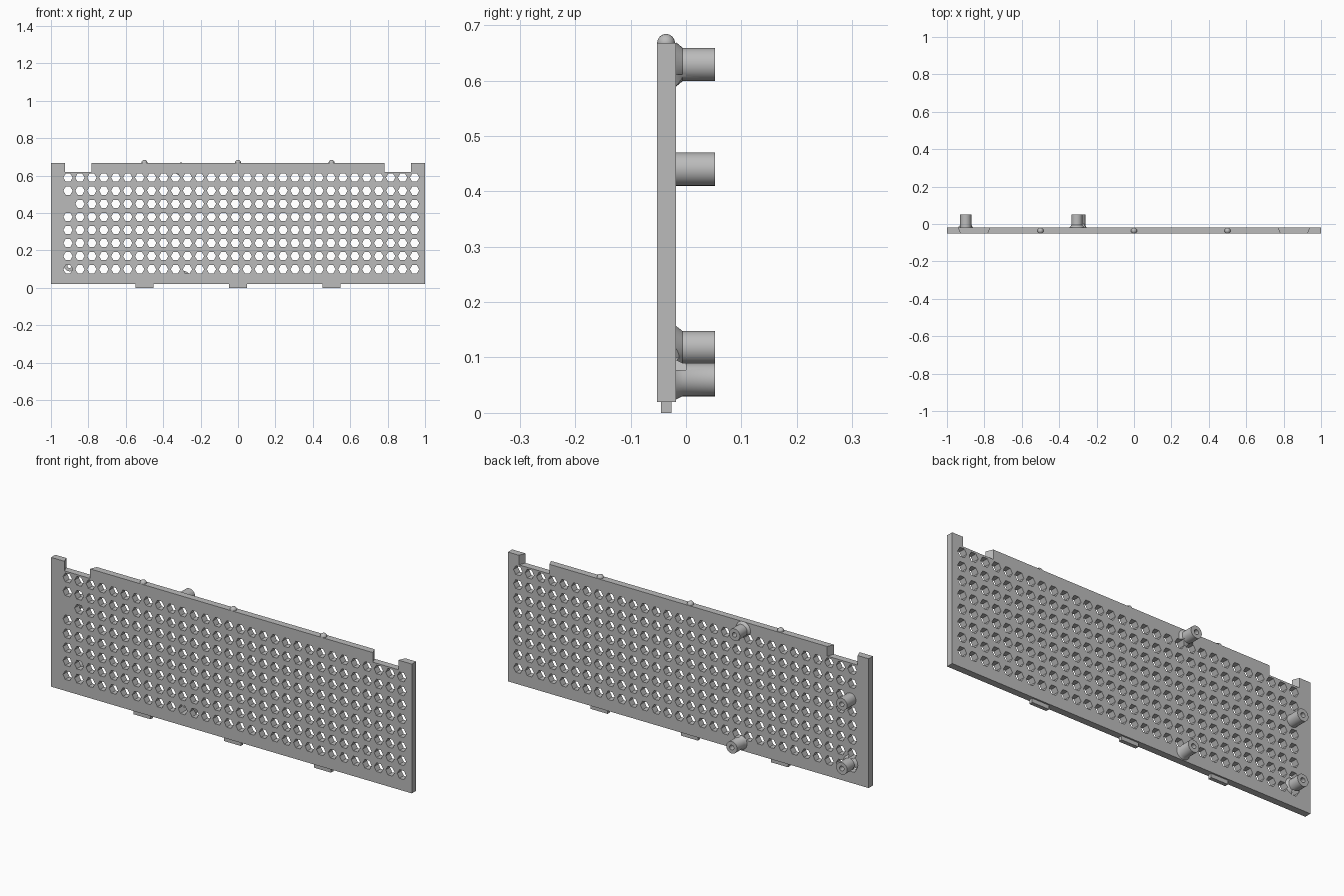
import bpy, bmesh, math
from mathutils import Matrix, Vector

cube = bpy.data.objects.get("Cube")
if cube:
    bpy.data.objects.remove(cube)

grey = bpy.data.materials.new("plain_grey")
grey.use_nodes = True
COLOR = (0.5, 0.5, 0.5, 1)
grey.diffuse_color = COLOR
grey.node_tree.nodes["Principled BSDF"].inputs["Base Color"].default_value = COLOR

FRONT, BACK = -0.052, -0.018
BOTTOM, TOP = 0.02, 0.668
MID = (FRONT + BACK) / 2


def make_object(name, bm):
    bmesh.ops.recalc_face_normals(bm, faces=bm.faces)
    mesh = bpy.data.meshes.new(name)
    bm.to_mesh(mesh)
    bm.free()
    mesh.materials.append(grey)
    obj = bpy.data.objects.new(name, mesh)
    bpy.context.collection.objects.link(obj)
    return obj


def add_box(bm, x0, x1, y0, y1, z0, z1):
    centre = Vector((x0 + x1, y0 + y1, z0 + z1)) / 2
    size = Matrix.Diagonal((x1 - x0, y1 - y0, z1 - z0, 1))
    return bmesh.ops.create_cube(bm, size=1, matrix=Matrix.Translation(centre) @ size)["verts"]


def cut(obj, cutter):
    mod = obj.modifiers.new("cut", "BOOLEAN")
    mod.operation, mod.solver, mod.object = "DIFFERENCE", "EXACT", cutter
    select(obj)
    bpy.ops.object.modifier_apply(modifier=mod.name)


def select(obj):
    bpy.ops.object.select_all(action="DESELECT")
    obj.select_set(True)
    bpy.context.view_layer.objects.active = obj


# Cutter: grid of hexagonal holes, one left solid behind a post
bm = bmesh.new()
for col in range(30):
    for row in range(8):
        if (col, row) == (0, 5):
            continue
        place = Matrix.Translation((-0.909 + col * 0.0639, -0.05, 0.099 + row * 0.07))
        bmesh.ops.create_cone(bm, cap_ends=True, segments=6, radius1=0.025, radius2=0.025,
                              depth=0.1, matrix=place @ Matrix.Rotation(math.pi / 2, 4, "X")
                              @ Matrix.Rotation(math.pi / 2, 4, "Z"))
# Point the hexagons sideways
for v in bm.verts:
    v.co.y = min(v.co.y, 0.0)
holes = make_object("hole_cutter", bm)
holes.hide_render = True

# Cutter: two top notches, wider at the back
bm = bmesh.new()
for side in (-1, 1):
    for v in add_box(bm, side * 0.855 - 0.07, side * 0.855 + 0.07, FRONT, BACK, 0.62, 0.75):
        if v.co.y > MID:
            v.co.x += 0.015 if v.co.x > side * 0.855 else -0.015
        v.co.y += 0.001 if v.co.y > MID else -0.001
notches = make_object("notch_cutter", bm)
notches.hide_render = True

# Perforated panel
bm = bmesh.new()
add_box(bm, -1, 1, FRONT, BACK, BOTTOM, TOP)
panel = make_object("panel", bm)
cut(panel, notches)
cut(panel, holes)

# Hollow mounting posts, some with a flared foot
for name, x, z, flare in (("upper_post", -0.305, 0.629, 0.04), ("middle_post", -0.9, 0.44, 0.03),
                          ("lower_outer_post", -0.9, 0.118, 0.04),
                          ("lower_inner_post", -0.29, 0.06, 0.036)):
    profile = [(0.012, BACK), (flare, BACK), (0.03, -0.006), (0.03, 0.052), (0.012, 0.052)]
    bm = bmesh.new()
    verts = [bm.verts.new((x + r, y, z)) for r, y in profile]
    edges = [bm.edges.new((a, b)) for a, b in zip(verts, verts[1:] + verts[:1])]
    bmesh.ops.spin(bm, geom=verts + edges, cent=(x, 0, z), axis=(0, 1, 0),
                   angle=math.tau, steps=32, use_merge=True)
    bmesh.ops.remove_doubles(bm, verts=bm.verts, dist=0.0001)
    post = make_object(name, bm)
    cut(post, holes)
    select(post)
    bpy.ops.object.shade_smooth_by_angle(angle=math.radians(30))

# Latch bumps on top and tabs below
for name, x in (("right", -0.5), ("centre", 0), ("left", 0.5)):
    bm = bmesh.new()
    bmesh.ops.create_uvsphere(bm, u_segments=20, v_segments=12, radius=0.016,
                              matrix=Matrix.Translation((x, MID - 0.001, TOP)))
    select(make_object(name + "_bump", bm))
    bpy.ops.object.shade_smooth_by_angle(angle=math.radians(40))
    bm = bmesh.new()
    add_box(bm, x - 0.047, x + 0.047, MID - 0.01, MID + 0.009, 0, BOTTOM)
    make_object(name + "_tab", bm)

for helper in (holes, notches):
    bpy.data.objects.remove(helper)
